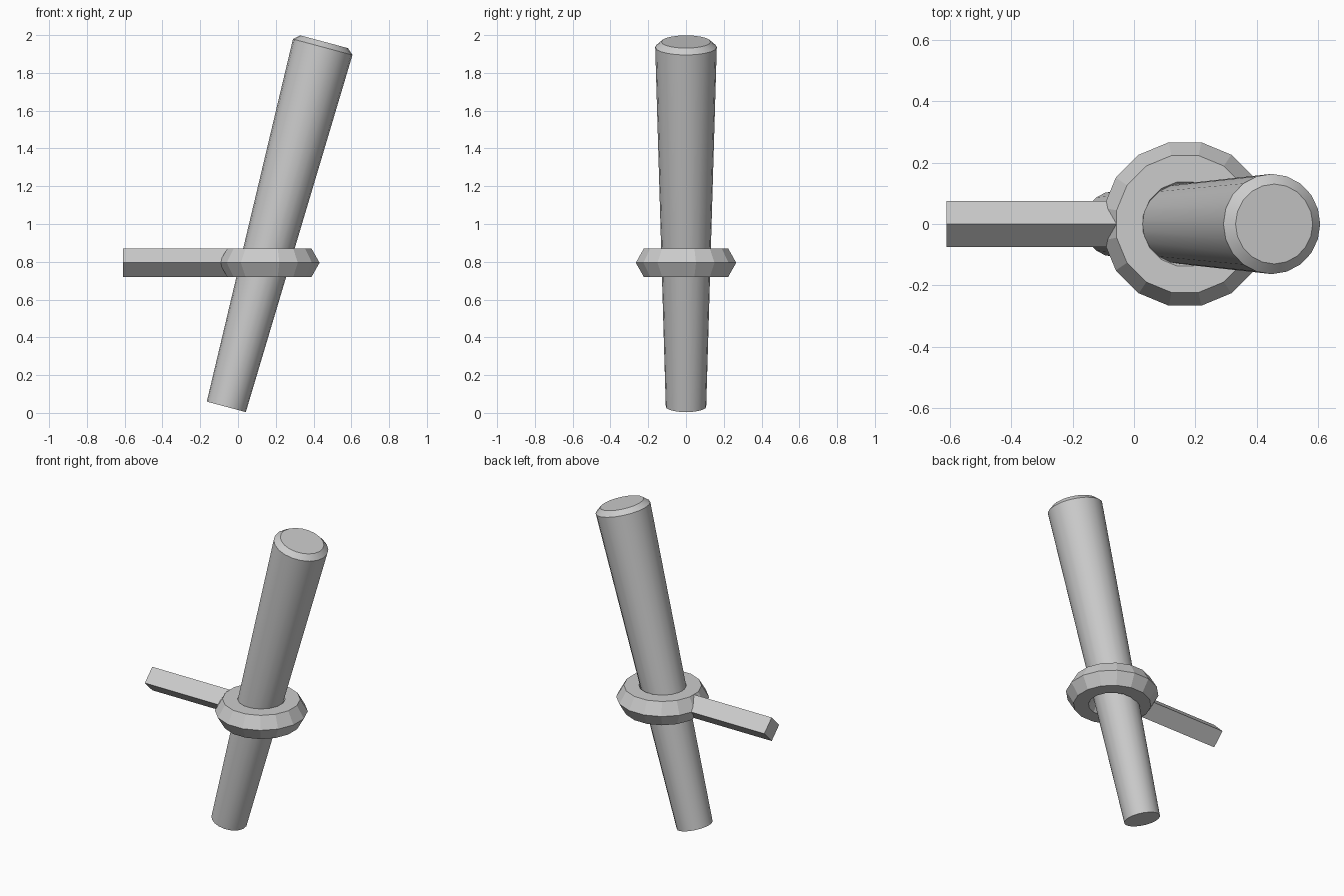
import bpy, bmesh
from math import pi, sin, cos, radians
from mathutils import Matrix, Vector

if "Cube" in bpy.data.objects:
    bpy.data.objects.remove(bpy.data.objects["Cube"])


def make_object(name, bm):
    bmesh.ops.recalc_face_normals(bm, faces=bm.faces)
    mesh = bpy.data.meshes.new(name)
    bm.to_mesh(mesh)
    bm.free()
    ob = bpy.data.objects.new(name, mesh)
    bpy.context.collection.objects.link(ob)
    return ob


def ring(bm, radius, z, sides):
    return [bm.verts.new((radius * cos(2 * pi * i / sides),
                          radius * sin(2 * pi * i / sides), z)) for i in range(sides)]


def bridge(bm, a, b):
    n = len(a)
    for i in range(n):
        bm.faces.new((a[i], a[(i + 1) % n], b[(i + 1) % n], b[i]))


# Tilted tapered shaft with chamfered top
bm = bmesh.new()
rings = [ring(bm, r, z, 20) for r, z in ((0.107, 0), (0.163, 1.972), (0.13, 2.001))]
for a, b in zip(rings, rings[1:]):
    bridge(bm, a, b)
bm.faces.new(rings[0])
bm.faces.new(rings[-1])
shaft = make_object("shaft", bm)
shaft.data.transform(Matrix.Translation((-0.062, 0, 0.032)) @ Matrix.Rotation(radians(15), 4, 'Y'))
bpy.context.view_layer.objects.active = shaft
shaft.select_set(True)
bpy.ops.object.shade_smooth_by_angle(angle=radians(30))

# Collar: 16-sided ring with hexagonal section, flat side facing each axis
bm = bmesh.new()
rings = [ring(bm, 0.183 + 0.088 * cos(k * pi / 3), 0.088 * sin(k * pi / 3), 16) for k in range(6)]
for k in range(6):
    bridge(bm, rings[k], rings[(k + 1) % 6])
collar = make_object("collar", bm)
collar.data.transform(Matrix.Translation((0.166, 0, 0.795)) @ Matrix.Rotation(pi / 16, 4, 'Z'))

# Side handle: diamond-section bar running into the collar
bm = bmesh.new()
bmesh.ops.create_cone(bm, cap_ends=True, segments=4, radius1=0.0755, radius2=0.0755, depth=0.66)
bmesh.ops.transform(bm, verts=bm.verts,
                    matrix=Matrix.Translation((-0.28, 0, 0.795)) @ Matrix.Rotation(pi / 2, 4, 'Y'))
make_object("side_handle", bm)
